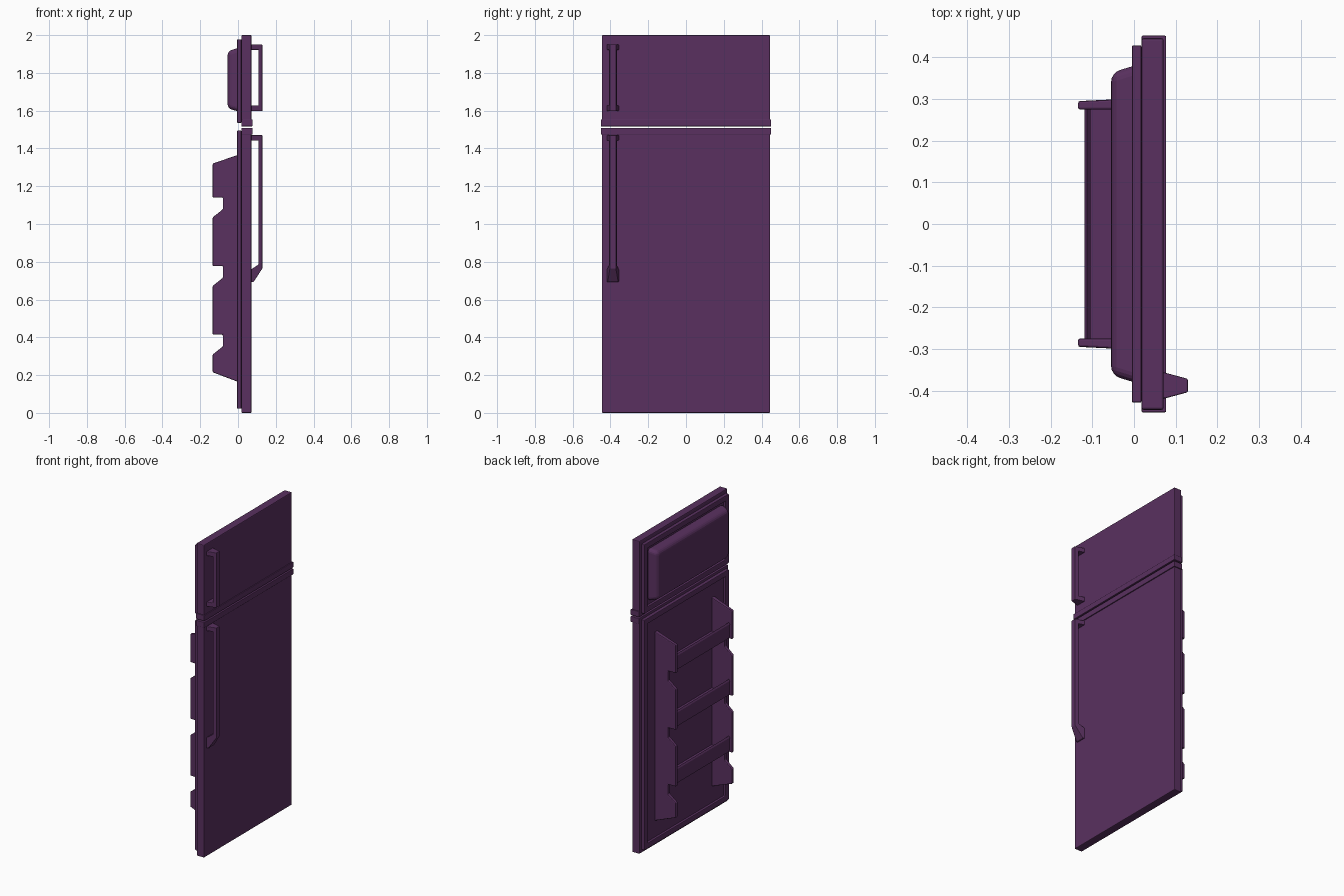
import bpy, bmesh

if "Cube" in bpy.data.objects:
    bpy.data.objects.remove(bpy.data.objects["Cube"])

mat = bpy.data.materials.new("plum")
mat.diffuse_color = (0.1, 0.03, 0.115, 1)
mat.use_nodes = True
mat.node_tree.nodes["Principled BSDF"].inputs["Base Color"].default_value = mat.diffuse_color


def finish(name, bm, bevel=0, segments=2):
    bmesh.ops.recalc_face_normals(bm, faces=bm.faces[:])
    me = bpy.data.meshes.new(name)
    bm.to_mesh(me)
    bm.free()
    me.materials.append(mat)
    ob = bpy.data.objects.new(name, me)
    bpy.context.collection.objects.link(ob)
    if bevel:
        m = ob.modifiers.new("bevel", 'BEVEL')
        m.width, m.segments, m.limit_method = bevel, segments, 'ANGLE'
    return ob


def prism(name, profile, y_lo, y_hi, bevel=0):
    """Extrude an xz profile along y; y limits are functions of x (taper)."""
    bm = bmesh.new()
    a = [bm.verts.new((x, y_lo(x), z)) for x, z in profile]
    b = [bm.verts.new((x, y_hi(x), z)) for x, z in profile]
    bm.faces.new(a)
    bm.faces.new(b[::-1])
    for i in range(len(a)):
        j = (i + 1) % len(a)
        bm.faces.new((a[i], b[i], b[j], a[j]))
    return finish(name, bm, bevel)


def box(name, x0, x1, hy, z0, z1, bevel=0):
    return prism(name, [(x0, z0), (x1, z0), (x1, z1), (x0, z1)],
                 lambda x: -hy, lambda x: hy, bevel)


def loft(name, rings, bevel=0, segments=3, closed=False):
    """Join rectangular rings (x, half y, z0, z1); closed makes a hollow frame."""
    bm = bmesh.new()
    loops = [[bm.verts.new((x, y, z)) for y, z in
              ((-h, z0), (h, z0), (h, z1), (-h, z1))] for x, h, z0, z1 in rings]
    pairs = list(zip(loops, loops[1:]))
    if closed:
        pairs.append((loops[-1], loops[0]))
    else:
        bm.faces.new(loops[0])
        bm.faces.new(loops[-1])
    for a, b in pairs:
        for i in range(4):
            j = (i + 1) % 4
            bm.faces.new((a[i], a[j], b[j], b[i]))
    return finish(name, bm, bevel, segments)


# Two doors: outer slab, seal frame and recessed inner liner
for label, z0, z1, g0, g1 in (("lower", 0, 1.485, 0.022, 1.495),
                              ("upper", 1.54, 2.0, 1.535, 1.978)):
    box(label + "_door_panel", 0.018, 0.071, 0.445, z0, z1, 0.005)
    w = 0.035
    loft(label + "_door_seal",
         [(0.018, 0.428, g0, g1), (-0.005, 0.428, g0, g1),
          (-0.005, 0.428 - w, g0 + w, g1 - w), (0.018, 0.428 - w, g0 + w, g1 - w)],
         0.004, 2, True)
    box(label + "_door_liner", 0.01, 0.02, 0.41, g0 + 0.01, g1 - 0.01)

# Trim strips where the doors meet
box("lower_door_trim", 0.018, 0.077, 0.451, 1.473, 1.509, 0.003)
box("upper_door_trim", 0.018, 0.077, 0.451, 1.517, 1.553, 0.003)

# Raised freezer door liner with rounded edges
loft("freezer_liner_bulge", [(0.012, 0.383, 1.593, 1.935),
                             (-0.055, 0.362, 1.612, 1.915)], 0.022, 4)

# Tapered handles
HY = -0.387
def half(x):
    return 0.032 - (x - 0.07) * 0.27

handles = {
    "upper_handle": [(0.07, 1.95), (0.129, 1.95), (0.129, 1.598), (0.07, 1.598),
                     (0.07, 1.627), (0.108, 1.627), (0.108, 1.922), (0.07, 1.922)],
    "lower_handle": [(0.07, 1.47), (0.129, 1.47), (0.129, 0.765), (0.082, 0.692),
                     (0.07, 0.692), (0.07, 0.76), (0.108, 0.785), (0.108, 1.442),
                     (0.07, 1.442)],
}
for name, prof in handles.items():
    prism(name, prof, lambda x: HY - half(x), lambda x: HY + half(x), 0.003)

# Notched shelf brackets, one each side
T, N = -0.134, -0.08
bracket = [(0.012, 1.37), (T, 1.32)]
for z in (1.14, 0.777, 0.414):
    bracket += [(T, z), (N, z), (N, z - 0.062), (T, z - 0.105)]
bracket += [(T, 0.215), (0.012, 0.16)]
def outer(x):
    return 0.301 + x * 0.05
prism("shelf_bracket_left", bracket, lambda x: 0.274, outer, 0.005)
prism("shelf_bracket_right", bracket, lambda x: -outer(x), lambda x: -0.274, 0.005)

# Three door shelves: floor with a raised front rail
for i, z in enumerate((1.143, 0.78, 0.417)):
    prism(f"door_shelf_{i + 1}",
          [(0.012, z), (-0.114, z), (-0.118, z + 0.09), (-0.112, z + 0.1),
           (-0.104, z + 0.09), (-0.104, z + 0.012), (0.012, z + 0.012)],
          lambda x: -0.278, lambda x: 0.278)
